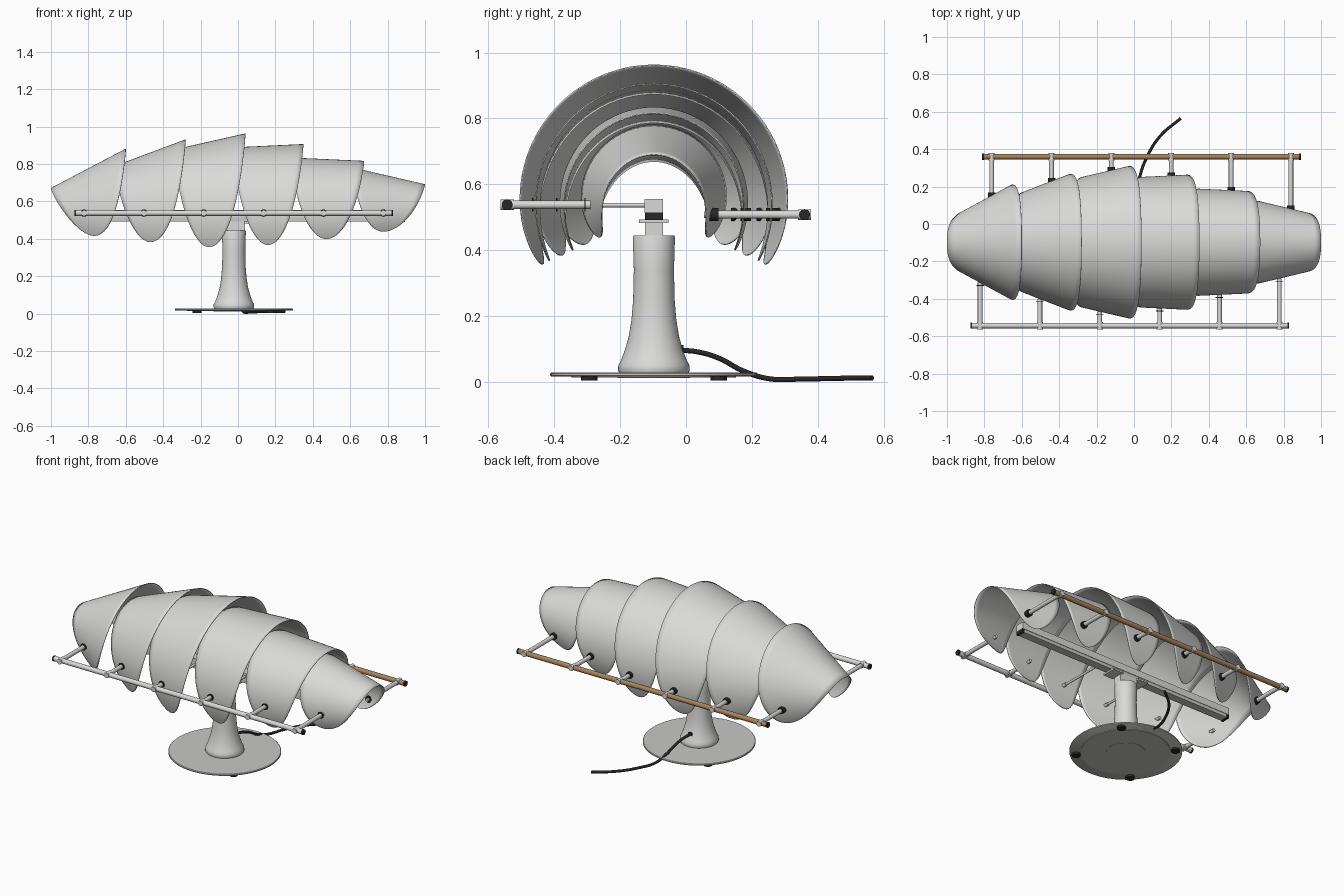
import bpy, bmesh, math
from mathutils import Vector

cube = bpy.data.objects.get("Cube")
if cube:
    bpy.data.objects.remove(cube, do_unlink=True)

CY, CZ = -0.0975, 0.555      # axis of the shade
SX = -0.022                  # stem position across


def material(name, rgb):
    m = bpy.data.materials.new(name)
    m.use_nodes = True
    m.diffuse_color = (*rgb, 1)
    m.node_tree.nodes["Principled BSDF"].inputs["Base Color"].default_value = (*rgb, 1)
    return m


WHITE = material("light grey", (0.70, 0.70, 0.69))
PLATE = material("base grey", (0.58, 0.58, 0.56))
BLACK = material("black rubber", (0.02, 0.02, 0.02))
WOOD = material("wood brown", (0.38, 0.23, 0.11))


def finish(obj, name, mat, angle=35):
    obj.name = name
    obj.data.materials.append(mat)
    bpy.ops.object.select_all(action="DESELECT")
    obj.select_set(True)
    bpy.context.view_layer.objects.active = obj
    if obj.type == "MESH":
        bpy.ops.object.shade_smooth_by_angle(angle=math.radians(angle))
    return obj


def rod(name, a, b, radius, mat, sides=20):
    a, b = Vector(a), Vector(b)
    bpy.ops.mesh.primitive_cylinder_add(vertices=sides, radius=radius,
                                        depth=(b - a).length, location=(a + b) / 2)
    obj = bpy.context.object
    obj.rotation_euler = (b - a).to_track_quat("Z", "Y").to_euler()
    return finish(obj, name, mat)


def box(name, centre, size, mat):
    bpy.ops.mesh.primitive_cube_add(size=1, location=centre)
    obj = bpy.context.object
    obj.scale = size
    return finish(obj, name, mat)


def mesh_object(name, bm, mat):
    bmesh.ops.recalc_face_normals(bm, faces=bm.faces)
    me = bpy.data.meshes.new(name)
    bm.to_mesh(me)
    bm.free()
    obj = bpy.data.objects.new(name, me)
    bpy.context.collection.objects.link(obj)
    return finish(obj, name, mat)


def lathe(name, profile, mat, steps=48):
    bm = bmesh.new()
    verts = [bm.verts.new((r, 0, z)) for r, z in profile]
    edges = [bm.edges.new(p) for p in zip(verts, verts[1:])]
    bmesh.ops.spin(bm, geom=verts + edges, axis=(0, 0, 1), cent=(0, 0, 0),
                   angle=math.tau, steps=steps, use_duplicate=False)
    bmesh.ops.remove_doubles(bm, verts=bm.verts, dist=1e-4)
    obj = mesh_object(name, bm, mat)
    obj.location = (SX, CY, 0)
    return obj


# Shade shells: start x, start radius, end x, end radius, tip x, tip drop
SHELLS = [
    (-1.0, 0.115, -0.6, 0.325, -0.79, 0.135),
    (-0.66, 0.233, -0.28, 0.375, -0.48, 0.17),
    (-0.345, 0.32, 0.04, 0.407, -0.16, 0.198),
    (-0.03, 0.332, 0.35, 0.35, 0.16, 0.187),
    (0.28, 0.278, 0.675, 0.26, 0.475, 0.155),
    (0.61, 0.225, 1.0, 0.135, 0.79, 0.115),
]


def radius_at(shell, x):
    x0, r0, x1, r1 = shell[:4]
    return r0 + (r1 - r0) * (x - x0) / (x1 - x0)


def make_shell(index, shell, rows=72, cols=12):
    x0, r0, x1, r1, tip, drop = shell
    limit = math.pi / 2 + math.asin(drop / (radius_at(shell, tip) * 1.08))
    bm = bmesh.new()
    grid = []
    for i in range(rows + 1):
        s = math.sin(math.pi * (i / rows - 0.5))
        phi = limit * s
        width = max(0.02, (1 - abs(s) ** 2.3) ** 0.53)
        flare = 1 + 0.08 * abs(s) ** 3
        row = []
        for j in range(cols + 1):
            x = tip + width * (x0 + (x1 - x0) * j / cols - tip)
            r = radius_at(shell, x) * flare
            row.append(bm.verts.new((x, CY + r * math.sin(phi), CZ + r * math.cos(phi))))
        grid.append(row)
    for a, b in zip(grid, grid[1:]):
        for j in range(cols):
            bm.faces.new((a[j], a[j + 1], b[j + 1], b[j]))
    obj = mesh_object(f"shade_shell_{index}", bm, WHITE)
    mod = obj.modifiers.new("thickness", "SOLIDIFY")
    mod.thickness = 0.004
    mod.offset = 0


for i, shell in enumerate(SHELLS, 1):
    make_shell(i, shell)

# Side rails with their struts, grips and joints
for side, label, y, z, shift, mat in ((-1, "front", -0.543, 0.538, 0, WHITE),
                                      (1, "back", 0.36, 0.508, 0.062, WOOD)):
    start, end = -0.875 + shift, 0.83 + shift
    rod(f"{label}_rail", (start + 0.008, y, z), (end - 0.008, y, z), 0.015, mat)
    for tag, x in (("right", start), ("left", end - 0.01)):
        rod(f"{label}_rail_cap_{tag}", (x, y, z), (x + 0.01, y, z), 0.0165, BLACK)
    for i, shell in enumerate(SHELLS):
        x = -0.823 + 0.32 * i + shift
        wall = CY + side * radius_at(shell, x) * 1.035
        rod(f"{label}_strut_{i + 1}", (x, y, z), (x, wall, z), 0.0125, WHITE)
        rod(f"{label}_joint_{i + 1}", (x, y - 0.02, z), (x, y + 0.02, z), 0.016, WHITE, 12)
        rod(f"{label}_grip_{i + 1}", (x, wall - 0.014, z), (x, wall + 0.018 * side, z), 0.02, BLACK)
        rod(f"{label}_bolt_{i + 1}", (x, wall, z), (x, wall - 0.026 * side, z), 0.01, WHITE, 12)

# Light bar under the shade, with cross rods to the front shells
box("light_bar", (0, CY, 0.534), (1.5, 0.056, 0.042), WHITE)
box("light_strip", (0, CY, 0.503), (1.47, 0.05, 0.02), PLATE)
for x in (-0.745, 0.745):
    box("bar_end_cap", (x, CY, 0.503), (0.012, 0.054, 0.024), BLACK)
for i in (2, 3):
    x = -0.823 + 0.32 * i
    wall = CY - radius_at(SHELLS[i], x) * 1.035
    rod("cross_rod", (x, CY, 0.537), (x, wall, 0.537), 0.007, WHITE, 12)
box("stem_bracket", (SX, CY, 0.468), (0.12, 0.054, 0.05), WHITE)
for side in (-1, 1):
    box("bracket_wing", (SX + side * 0.09, CY, 0.488), (0.07, 0.09, 0.01), WHITE)

# Stem, base plate and feet
lathe("stem", [(0, 0.445), (0.062, 0.445), (0.064, 0.44), (0.061, 0.34), (0.063, 0.25),
               (0.068, 0.19), (0.076, 0.14), (0.087, 0.1), (0.1, 0.065), (0.108, 0.05),
               (0.109, 0.035), (0.105, 0.026), (0, 0.026)], WHITE)
lathe("base_plate", [(0, 0.028), (0.312, 0.028), (0.315, 0.025), (0.315, 0.019),
                     (0.312, 0.017), (0, 0.017)], PLATE, 72)
lathe("base_underside", [(0, 0.018), (0.25, 0.018), (0.25, 0.014), (0, 0.014)], PLATE, 64)
lathe("base_centre_disc", [(0, 0.015), (0.11, 0.015), (0.11, 0.012), (0, 0.012)], PLATE)
for sx in (-1, 1):
    for sy in (-1, 1):
        x, y = SX + 0.197 * sx, CY + 0.197 * sy
        rod("foot", (x, y, 0.004), (x, y, 0.018), 0.025, BLACK, 24)

# Power cable
path = [(SX, -0.03, 0.096), (-0.012, 0.03, 0.092), (0, 0.1, 0.072), (0.015, 0.17, 0.035),
        (0.03, 0.25, 0.01), (0.07, 0.36, 0.009), (0.14, 0.47, 0.011), (0.25, 0.565, 0.012)]
curve = bpy.data.curves.new("power_cable", "CURVE")
curve.dimensions = "3D"
curve.bevel_depth = 0.008
curve.bevel_resolution = 3
curve.use_fill_caps = True
spline = curve.splines.new("BEZIER")
spline.bezier_points.add(len(path) - 1)
for point, co in zip(spline.bezier_points, path):
    point.co = co
    point.handle_left_type = point.handle_right_type = "AUTO"
cable = bpy.data.objects.new("power_cable", curve)
bpy.context.collection.objects.link(cable)
finish(cable, "power_cable", BLACK)
rod("cable_collar", (SX, -0.03, 0.096), (SX, -0.008, 0.096), 0.016, BLACK)
